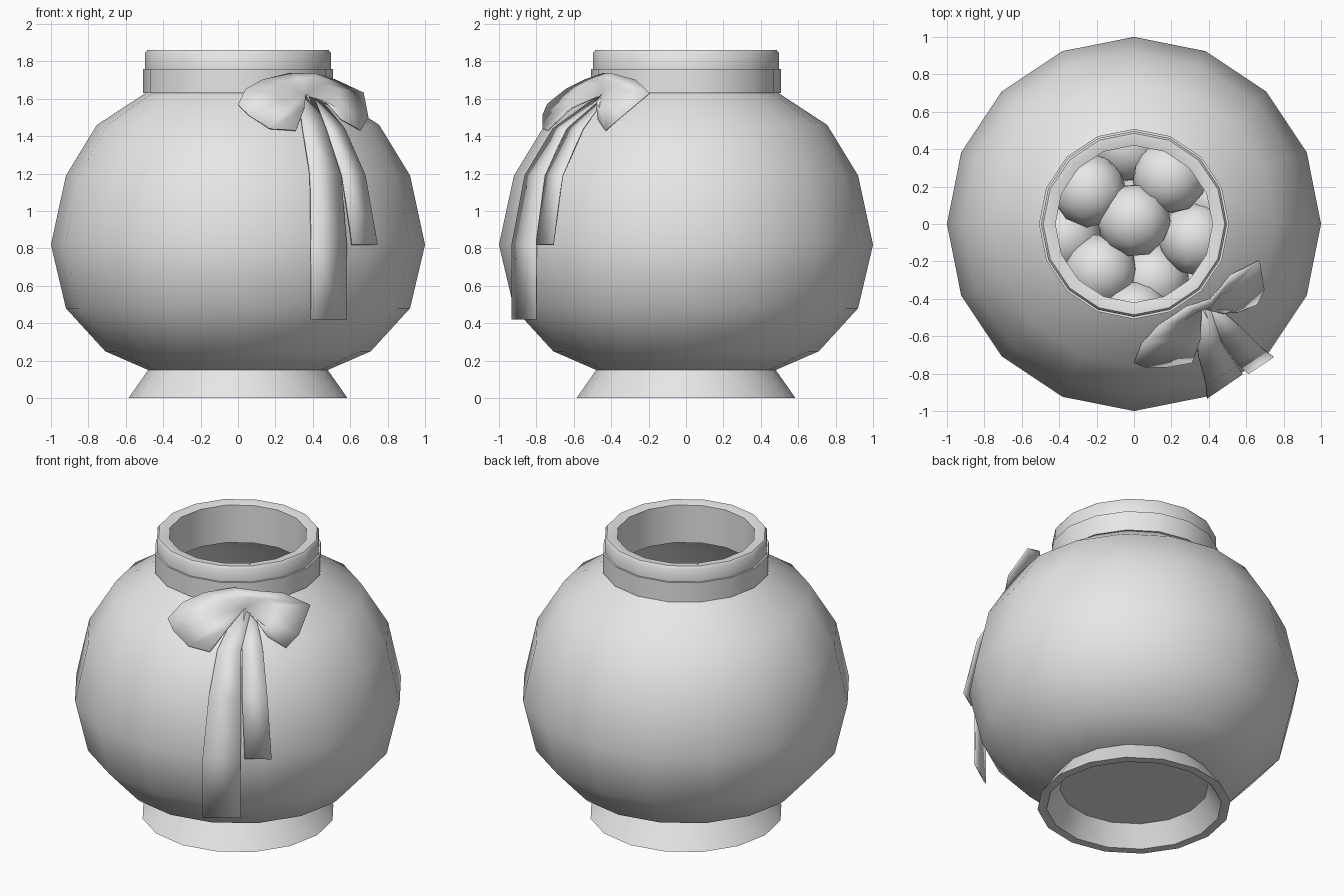
import bpy
import bmesh
import math
import random
from mathutils import Vector

random.seed(4)
cube = bpy.data.objects.get("Cube")
if cube:
    bpy.data.objects.remove(cube, do_unlink=True)

# One plain material for everything
grey = bpy.data.materials.new("plain grey")
grey.use_nodes = True
colour = (0.8, 0.8, 0.8, 1)
grey.diffuse_color = colour
grey.node_tree.nodes["Principled BSDF"].inputs["Base Color"].default_value = colour


def finish(name, bm, angle=40):
    """Turn a bmesh into a named, smooth-shaded object."""
    mesh = bpy.data.meshes.new(name)
    bm.to_mesh(mesh)
    bm.free()
    mesh.materials.append(grey)
    obj = bpy.data.objects.new(name, mesh)
    bpy.context.collection.objects.link(obj)
    bpy.ops.object.select_all(action="DESELECT")
    obj.select_set(True)
    bpy.context.view_layer.objects.active = obj
    bpy.ops.object.shade_smooth_by_angle(angle=math.radians(angle))
    return obj


def lathe(name, profile, sides=16):
    """Spin a closed (radius, height) profile around the z axis."""
    bm = bmesh.new()
    rings = []
    for i in range(sides):
        a = math.tau * i / sides
        rings.append([bm.verts.new((r * math.cos(a), r * math.sin(a), z))
                      for r, z in profile])
    count = len(profile)
    for i in range(sides):
        here, after = rings[i], rings[(i + 1) % sides]
        for j in range(count):
            k = (j + 1) % count
            bm.faces.new((here[j], after[j], after[k], here[k]))
    bmesh.ops.remove_doubles(bm, verts=bm.verts, dist=0.0001)
    bmesh.ops.dissolve_degenerate(bm, edges=bm.edges, dist=0.0001)
    bmesh.ops.recalc_face_normals(bm, faces=bm.faces)
    return finish(name, bm)


def thicken(obj, amount):
    mod = obj.modifiers.new("cloth thickness", "SOLIDIFY")
    mod.thickness = amount
    mod.offset = 0


# Jar body: outer wall, then inner wall slightly inset
outer = [(0.48, 0.15), (0.71, 0.25), (0.92, 0.48), (1, 0.82),
         (0.92, 1.19), (0.755, 1.46), (0.48, 1.64)]
inner = [(r - 0.04, z + 0.02 if z < 0.8 else z - 0.02) for r, z in reversed(outer)]
lathe("jar_body", outer + inner + [(0, 0.17), (0, 0.14)])

# Flared foot with a hollow underside
lathe("jar_foot", [(0.48, 0.15), (0.585, 0), (0.53, 0), (0.45, 0.13),
                   (0, 0.13), (0, 0.15)])

# Neck collar and rim
lathe("neck_collar", [(0.508, 1.63), (0.508, 1.76), (0.44, 1.76), (0.44, 1.63)])
lathe("neck_rim", [(0.497, 1.76), (0.497, 1.845), (0.485, 1.86), (0.46, 1.86),
                   (0.42, 1.85), (0.42, 1.6), (0.45, 1.6), (0.45, 1.76)])

# Round sweets: an arranged top layer, then fuller rings beneath
sweets = [(0, 0.02, 1), (0.19, 0.25, 0.98), (-0.24, 0.18, 0.98),
          (0.33, -0.08, 0.92), (-0.18, -0.25, 0.94), (0.1, -0.3, 0.83),
          (0, -0.5, 0.95), (-0.37, -0.07, 0.85), (-0.03, 0.42, 0.84),
          (0.45, 0.13, 0.82)]
for radius, height, number in [(0.7, 0.78, 12), (0.55, 0.5, 9), (0.22, 0.6, 4), (0.2, 0.36, 4)]:
    for i in range(number):
        a = math.tau * i / number
        sweets.append((radius * math.cos(a), radius * math.sin(a), height))
for i, place in enumerate(sweets):
    bm = bmesh.new()
    bmesh.ops.create_icosphere(bm, subdivisions=2, radius=0.2)
    ball = finish(f"sweet_{i + 1}", bm, 60)
    ball.location = place
    ball.rotation_euler = [random.uniform(0, math.tau) for _ in range(3)]

# Bow: fan from the knot, with a puffed ring halfway to the outline
knot = Vector((0.36, -0.45, 1.62))
outline = [(0.31, -0.74, 1.43), (0.17, -0.765, 1.44), (0.06, -0.765, 1.51),
           (0, -0.74, 1.57), (0.04, -0.64, 1.65), (0.13, -0.54, 1.7),
           (0.28, -0.44, 1.735), (0.41, -0.4, 1.735), (0.52, -0.27, 1.7),
           (0.67, -0.195, 1.63), (0.695, -0.35, 1.5), (0.655, -0.43, 1.43),
           (0.55, -0.47, 1.49)]
bm = bmesh.new()
centre = bm.verts.new(knot)
edge = [bm.verts.new(p) for p in outline]
puff = Vector((0.02, -0.02, 0.025))
middle = [bm.verts.new(knot.lerp(Vector(p), 0.5) + puff) for p in outline]
for i in range(len(outline) - 1):
    bm.faces.new((centre, middle[i + 1], middle[i]))
    bm.faces.new((middle[i], middle[i + 1], edge[i + 1], edge[i]))
thicken(finish("bow_loops", bm, 60), 0.008)


def ribbon(name, left, right):
    """Strip of cloth between two edges."""
    bm = bmesh.new()
    pairs = [(bm.verts.new(a), bm.verts.new(b)) for a, b in zip(left, right)]
    for (a, b), (c, d) in zip(pairs, pairs[1:]):
        bm.faces.new((a, c, d, b))
    thicken(finish(name, bm), 0.008)


# Ribbon tails draped over the jar, the longer one hanging straight at its end
ribbon("long_tail",
       [(0.32, -0.46, 1.62), (0.345, -0.71, 1.44), (0.385, -0.86, 1.19),
        (0.39, -0.93, 0.82), (0.39, -0.93, 0.42)],
       [(0.4, -0.43, 1.62), (0.47, -0.64, 1.44), (0.55, -0.755, 1.19),
        (0.58, -0.8, 0.82), (0.58, -0.8, 0.42)])
ribbon("short_tail",
       [(0.36, -0.45, 1.62), (0.47, -0.63, 1.44), (0.555, -0.75, 1.19),
        (0.61, -0.8, 0.82)],
       [(0.42, -0.42, 1.62), (0.57, -0.55, 1.44), (0.68, -0.66, 1.19),
        (0.745, -0.71, 0.82)])
